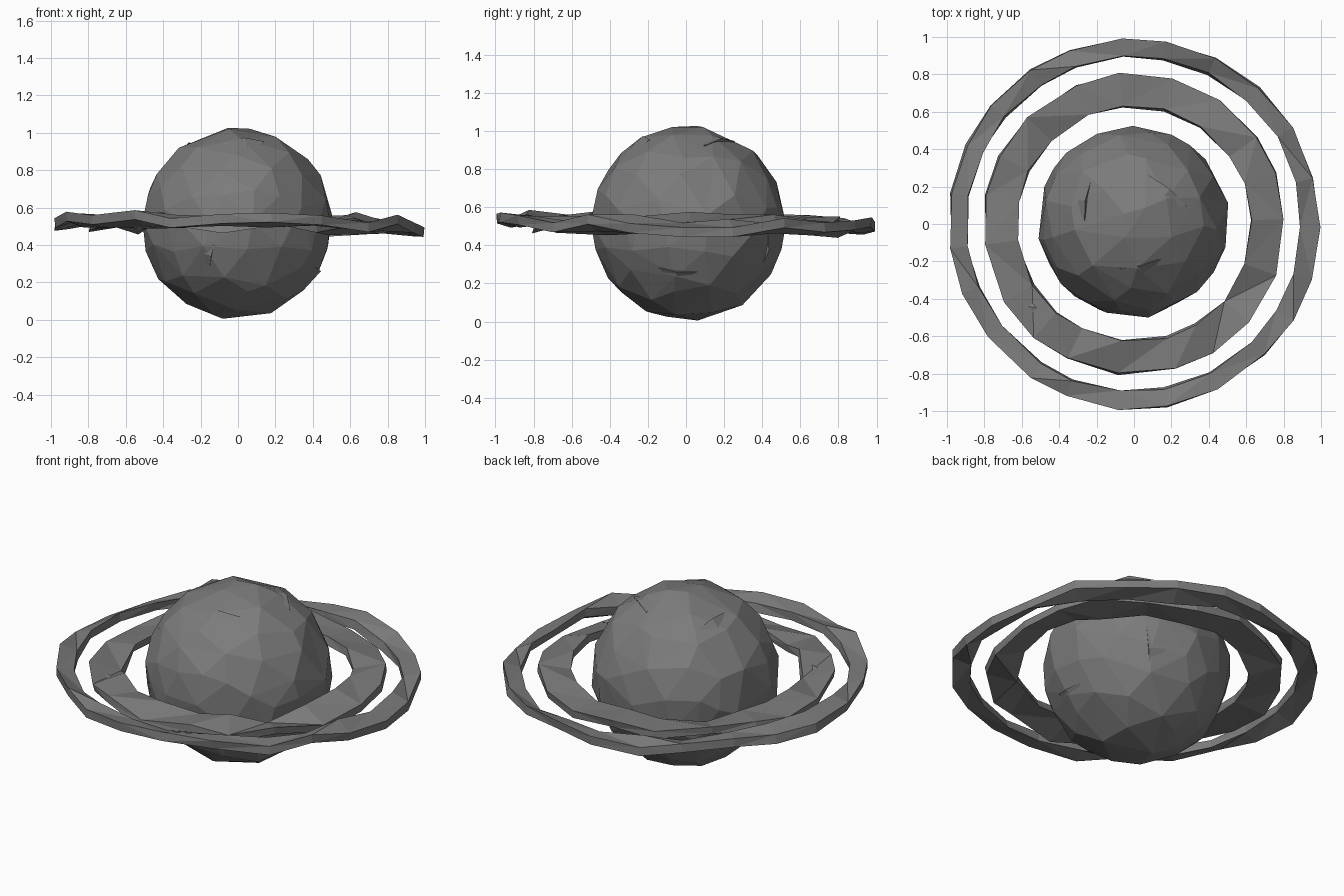
import bpy, bmesh, math, random
from mathutils import Vector, noise

cube = bpy.data.objects.get("Cube")
if cube:
    bpy.data.objects.remove(cube)

random.seed(7)
CENTRE = Vector((-0.004, 0.012, 0.515))
RADIUS = 0.51

stone = bpy.data.materials.new("grey stone")
stone.use_nodes = True
grey = (0.2, 0.2, 0.2, 1)
stone.diffuse_color = grey
stone.node_tree.nodes["Principled BSDF"].inputs["Base Color"].default_value = grey


def finish(name, bm):
    bmesh.ops.recalc_face_normals(bm, faces=bm.faces)
    mesh = bpy.data.meshes.new(name)
    bm.to_mesh(mesh)
    bm.free()
    mesh.materials.append(stone)
    ob = bpy.data.objects.new(name, mesh)
    bpy.context.collection.objects.link(ob)
    return ob


# Planet: a roughly chiselled ball with uneven facets
bm = bmesh.new()
bmesh.ops.create_icosphere(bm, subdivisions=3, radius=RADIUS)
for v in bm.verts:
    n = v.co.normalized()
    slide = Vector([random.uniform(-0.03, 0.03) for _ in range(3)])
    v.co = (n * RADIUS + slide).normalized() * RADIUS
    v.co *= 1 + 0.014 * noise.noise(n * 4) + random.uniform(-0.006, 0.006)
    v.co += CENTRE
planet = finish("planet", bm)
mod = planet.modifiers.new("uneven_facets", 'DECIMATE')
mod.ratio = 0.6


# Chips: thin wedge-shaped ledges lying on the planet surface
def chip(name, start, end, width):
    a, b = Vector(start).normalized(), Vector(end).normalized()
    mid = (a + b).normalized()
    side = (b - a).cross(mid).normalized()
    bm = bmesh.new()
    pts = [a * (RADIUS - 0.006), b * (RADIUS - 0.006), mid * (RADIUS + 0.008),
           (mid + side * width).normalized() * (RADIUS - 0.008), mid * (RADIUS - 0.03)]
    a, b, top, back, low = [bm.verts.new(p + CENTRE) for p in pts]
    for face in ((a, top, back), (top, b, back), (a, low, top),
                 (low, b, top), (a, back, low), (back, b, low)):
        bm.faces.new(face)
    finish(name, bm)


chip("front_chip", (-0.08, -0.25, 0.43), (0.15, -0.2, 0.44), 0.2)
chip("left_chip", (0.08, 0.25, 0.43), (0.29, 0.08, 0.41), 0.2)
chip("right_chip", (-0.23, 0.22, 0.4), (-0.26, 0.0, 0.43), 0.15)
chip("lower_front_chip", (-0.12, -0.47, -0.1), (-0.15, -0.43, -0.24), 0.25)
chip("lower_left_chip", (0.45, -0.17, -0.25), (0.46, 0.05, -0.27), 0.2)
chip("lower_back_chip", (0.22, 0.38, -0.27), (0.28, 0.42, 0.0), 0.2)


# Rings: flat hoops of rough blocks with a slight tilt and twist
def ring(name, count, inner, outer, thick, tilt_x, tilt_y, wobble):
    bm = bmesh.new()
    sections = []
    for i in range(count):
        ang = 2 * math.pi * (i + random.uniform(-0.15, 0.15)) / count
        x, y = math.cos(ang), math.sin(ang)
        z = CENTRE.z + tilt_x * x + tilt_y * y + random.uniform(-wobble, wobble) * 0.6
        twist = random.uniform(-wobble, wobble)
        corners = []
        for r, lift in ((inner, twist - thick), (outer, -twist - thick),
                        (outer, thick - twist), (inner, twist + thick)):
            r += random.uniform(-0.008, 0.008)
            corners.append(bm.verts.new((r * x, r * y, z + lift)))
        sections.append(corners)
    for i, a in enumerate(sections):
        b = sections[(i + 1) % count]
        for j in range(4):
            k = (j + 1) % 4
            bm.faces.new((a[j], a[k], b[k], b[j]))
    bmesh.ops.triangulate(bm, faces=bm.faces)
    return finish(name, bm)


ring("inner_ring", 19, 0.63, 0.805, 0.022, 0.0, 0.0, 0.028)
ring("outer_ring", 23, 0.895, 0.99, 0.025, -0.02, -0.015, 0.024)
